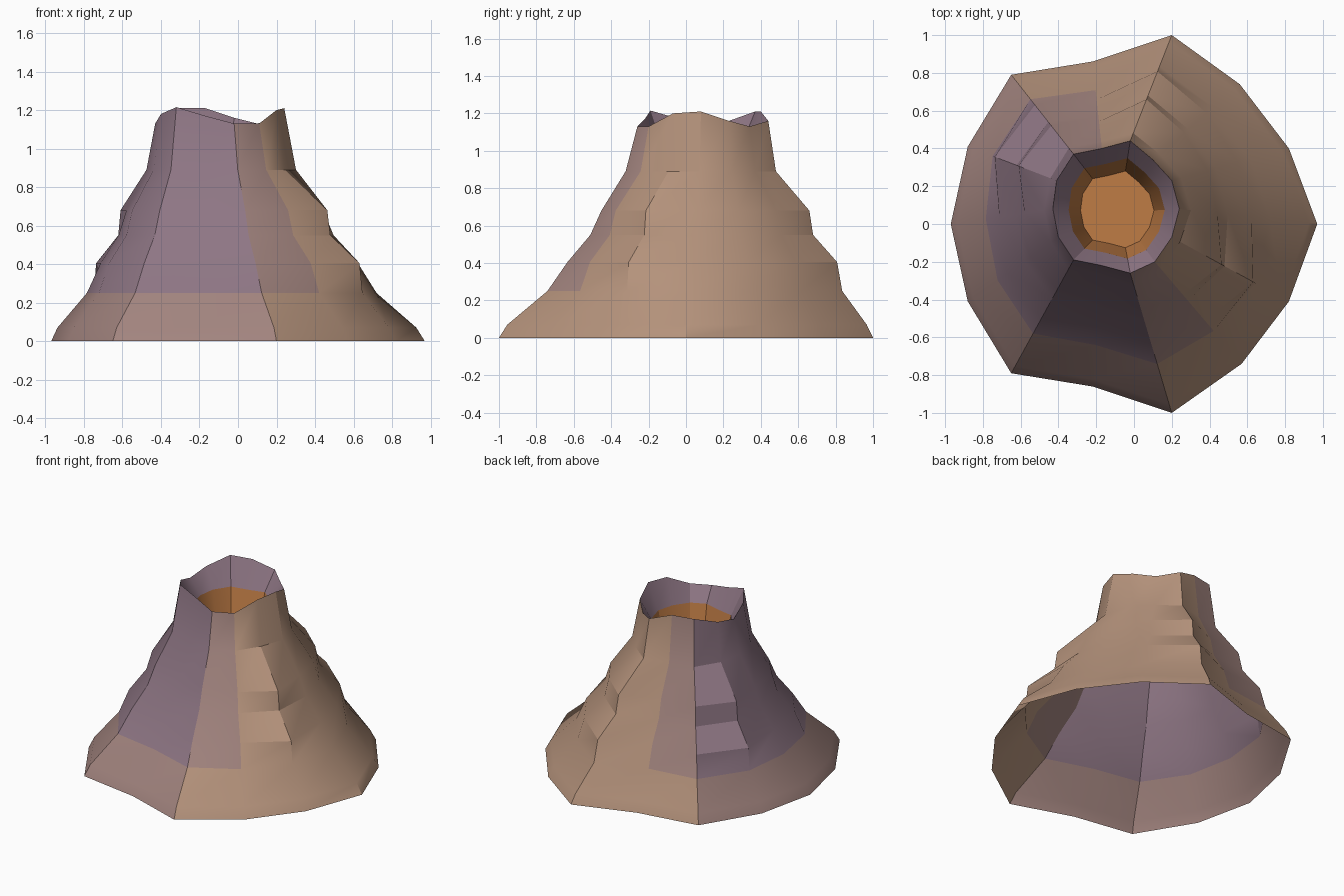
import bpy, bmesh
from mathutils import Vector

if "Cube" in bpy.data.objects:
    bpy.data.objects.remove(bpy.data.objects["Cube"])

def material(name, rgb):
    m = bpy.data.materials.new(name)
    m.diffuse_color = (*rgb, 1)
    m.use_nodes = True
    m.node_tree.nodes["Principled BSDF"].inputs["Base Color"].default_value = m.diffuse_color
    return m

tan = material("tan_rock", (0.46, 0.29, 0.20))
mauve = material("mauve_rock", (0.27, 0.18, 0.23))
blend = material("blended_rock", (0.36, 0.23, 0.21))
lava = material("lava", (0.52, 0.20, 0.06))

# Footprint and crater rim, 14 corners each, counter-clockwise from +x
base = [(.97, 0), (.82, .40), (.56, .74), (.2, 1), (-.22, .86), (-.65, .79), (-.88, .41),
        (-.97, 0), (-.88, -.41), (-.65, -.79), (-.22, -.86), (.2, -1), (.57, -.74), (.82, -.41)]
rim = [(.24, .08, 1.21), (.2, .23, 1.16), (.1, .34, 1.13), (-.02, .44, 1.16), (-.17, .40, 1.21),
       (-.32, .37, 1.21), (-.41, .23, 1.16), (-.43, .08, 1.13), (-.40, -.07, 1.18),
       (-.32, -.19, 1.215), (-.17, -.22, 1.17), (-.02, -.26, 1.13), (.11, -.2, 1.13), (.2, -.07, 1.2)]
N = len(base)

# Height levels with inward fraction for smooth and for terraced columns
levels = [(0, 0, 0), (.07, .06, .06), (.25, .35, .28), (.405, .495, .305),
          (.55, .66, .55), (.68, .74, .575), (.89, .915, .93)]
terrace = [.1, .3, .6, .8, .3, .6, 1, .1, .3, 0, .1, 0, .4, 1]

def slope_point(k, level):
    z, smooth, step = level
    t = smooth + (step - smooth) * terrace[k]
    b, r = Vector(base[k]), Vector(rim[k][:2])
    p = b.lerp(r, t)
    return (p.x, p.y, z)

def build(name, rings, mats, pick, cap=None):
    """Join rings of N points with quads, with an optional fan at the end."""
    bm = bmesh.new()
    loops = [[bm.verts.new(p) for p in ring] for ring in rings]
    for i, (lo, hi) in enumerate(zip(loops, loops[1:])):
        for k in range(N):
            j = (k + 1) % N
            f = bm.faces.new((lo[k], lo[j], hi[j], hi[k]))
            f.material_index = pick(i, k)
    if cap:
        c = bm.verts.new(cap)
        for k in range(N):
            bm.faces.new((loops[-1][k], loops[-1][(k + 1) % N], c))
    me = bpy.data.meshes.new(name)
    bm.to_mesh(me)
    bm.free()
    for m in mats:
        me.materials.append(m)
    ob = bpy.data.objects.new(name, me)
    bpy.context.collection.objects.link(ob)
    bpy.ops.object.select_all(action='DESELECT')
    ob.select_set(True)
    bpy.context.view_layer.objects.active = ob
    bpy.ops.object.shade_smooth_by_angle(angle=0.5)
    return ob

def rock_colour(i, k):
    if 5 <= k <= 10:
        return 2 if i < 2 else 1
    return 2 if k in (4, 11) and i > 1 else 0

# Outer slopes, open underneath
build("mountain_slopes", [[slope_point(k, l) for k in range(N)] for l in levels] + [rim],
      [tan, mauve, blend], rock_colour)

# Crater: rock lip, then lava-coloured shaft and floor
centre = Vector((-.08, .06))

def crater_ring(f, z):
    pts = [centre.lerp(Vector(r[:2]), f) for r in rim]
    return [(p.x, p.y, z) for p in pts]

build("crater_lip", [rim, crater_ring(.76, 1.03)], [mauve], lambda i, k: 0)
build("lava_pool", [crater_ring(.76, 1.03), crater_ring(.58, .75)], [lava],
      lambda i, k: 0, (centre.x, centre.y, .75))
